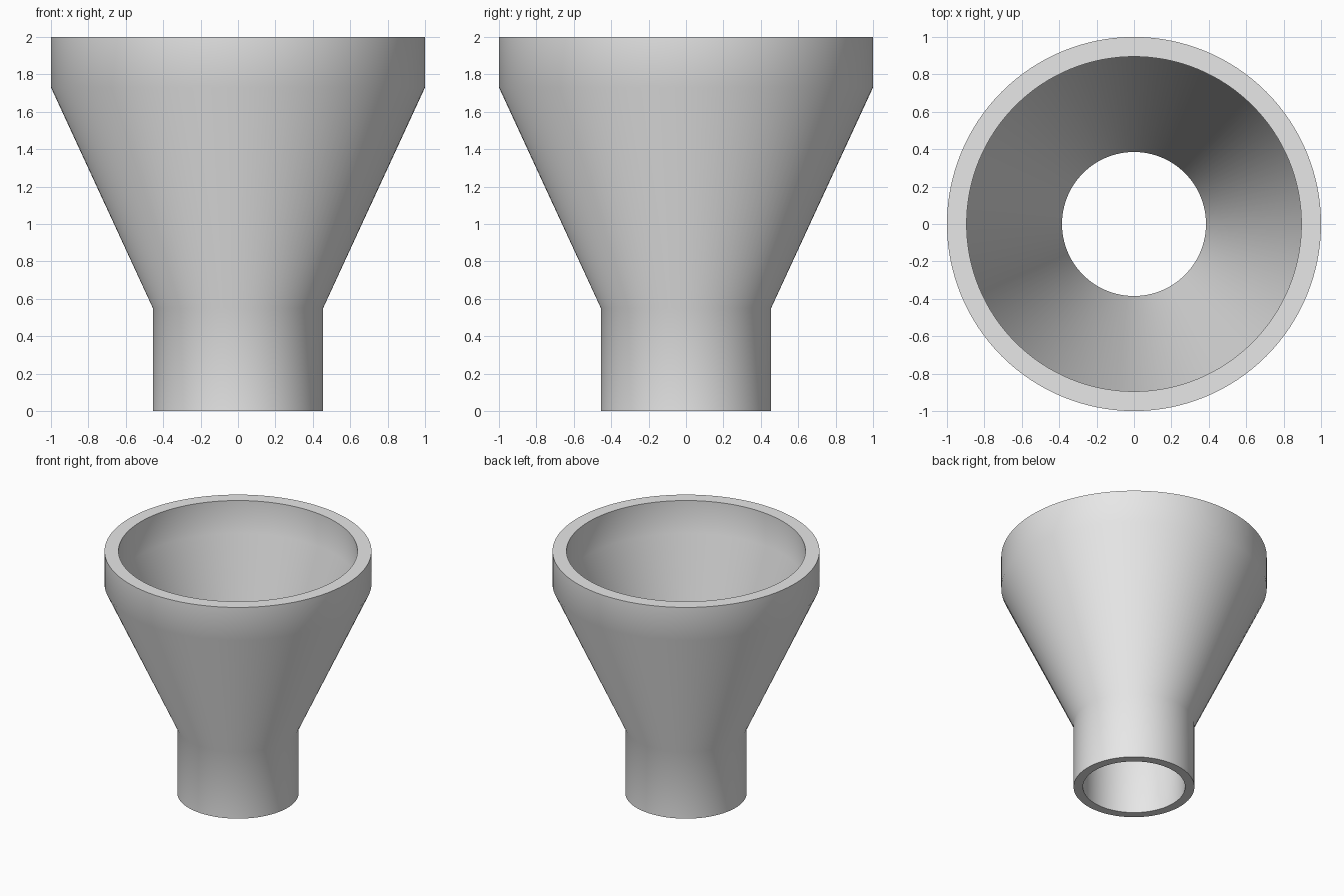
import bpy, bmesh, math

cube = bpy.data.objects.get("Cube")
if cube:
    bpy.data.objects.remove(cube, do_unlink=True)

SEGMENTS = 128

# Plain grey material
grey = bpy.data.materials.new("light_grey")
grey.use_nodes = True
color = (0.8, 0.8, 0.8, 1.0)
grey.diffuse_color = color
grey.node_tree.nodes["Principled BSDF"].inputs["Base Color"].default_value = color

# Wall cross-section as (radius, height): up the outside, down the bore
profile = [
    (0.455, 0.0), (0.455, 0.55), (1.0, 1.73), (1.0, 2.0),
    (0.895, 2.0), (0.895, 1.73), (0.385, 0.55), (0.385, 0.0),
]


def lathe(name, section, material):
    """Revolve a closed cross-section around the z axis."""
    bm = bmesh.new()
    rings = []
    for radius, height in section:
        angles = [math.tau * i / SEGMENTS for i in range(SEGMENTS)]
        rings.append([bm.verts.new((radius * math.cos(a), radius * math.sin(a), height))
                      for a in angles])
    for k, low in enumerate(rings):
        high = rings[(k + 1) % len(rings)]
        for i in range(SEGMENTS):
            j = (i + 1) % SEGMENTS
            bm.faces.new((low[i], low[j], high[j], high[i]))
    bmesh.ops.recalc_face_normals(bm, faces=bm.faces)
    mesh = bpy.data.meshes.new(name)
    bm.to_mesh(mesh)
    bm.free()
    mesh.materials.append(material)
    obj = bpy.data.objects.new(name, mesh)
    bpy.context.collection.objects.link(obj)
    return obj


# Hollow funnel: narrow spout, flared cone and straight collar
funnel = lathe("funnel", profile, grey)

# Soft shading across the flare, crisp rims
bpy.ops.object.select_all(action="DESELECT")
funnel.select_set(True)
bpy.context.view_layer.objects.active = funnel
bpy.ops.object.shade_smooth_by_angle(angle=math.radians(30))
